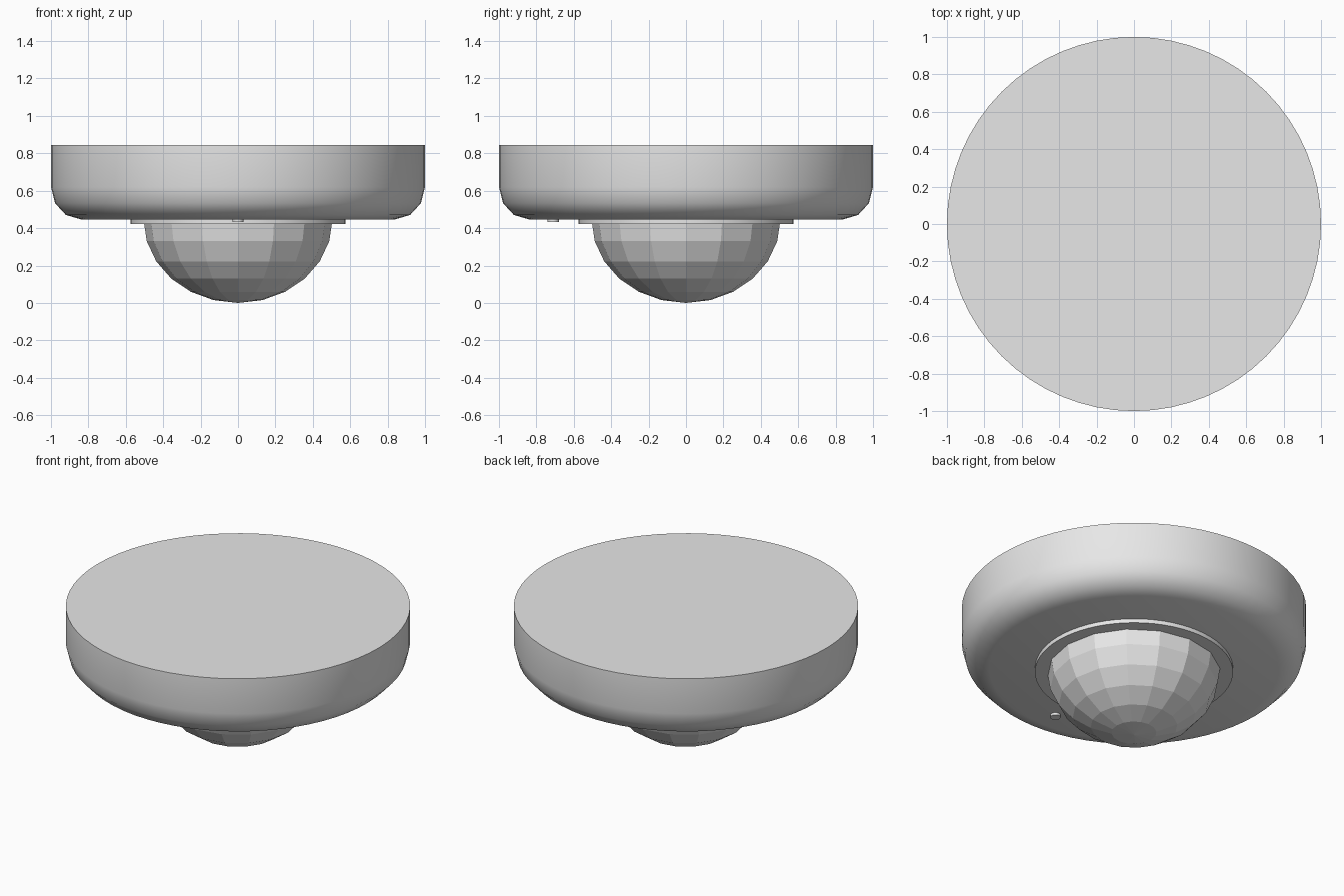
import bpy
import math

if "Cube" in bpy.data.objects:
    bpy.data.objects.remove(bpy.data.objects["Cube"])

casing_grey = bpy.data.materials.new("casing_grey")
casing_grey.diffuse_color = (0.8, 0.8, 0.8, 1.0)
casing_grey.use_nodes = True
casing_grey.node_tree.nodes["Principled BSDF"].inputs["Base Color"].default_value = casing_grey.diffuse_color


def lathe(name, profile, segments, smooth=True, location=(0, 0, 0)):
    """Revolve an (radius, z) profile, listed bottom to top, about z."""
    verts, rings, faces = [], [], []
    for r, z in profile:
        count = 1 if r < 1e-6 else segments
        rings.append(list(range(len(verts), len(verts) + count)))
        for i in range(count):
            a = 2 * math.pi * i / segments
            verts.append((r * math.cos(a), r * math.sin(a), z))
    for low, high in zip(rings, rings[1:]):
        for i in range(segments):
            j = (i + 1) % segments
            if len(low) == 1:
                faces.append((low[0], high[j], high[i]))
            else:
                faces.append((low[i], low[j], high[j], high[i]))
    # Flat caps at the open ends
    if len(rings[0]) > 1:
        faces.append(tuple(reversed(rings[0])))
    faces.append(tuple(rings[-1]))
    mesh = bpy.data.meshes.new(name)
    mesh.from_pydata(verts, [], faces)
    mesh.materials.append(casing_grey)
    obj = bpy.data.objects.new(name, mesh)
    obj.location = location
    bpy.context.collection.objects.link(obj)
    if smooth:
        bpy.ops.object.select_all(action='DESELECT')
        obj.select_set(True)
        bpy.context.view_layer.objects.active = obj
        bpy.ops.object.shade_smooth_by_angle(angle=math.radians(40))
    return obj


# Ceiling housing: drum with a rounded lower rim
BASE = 0.447
rim = [(0.84 + 0.16 * math.sin(math.radians(a)),
        BASE + 0.173 * (1 - math.cos(math.radians(a)))) for a in (0, 30, 60, 90)]
lathe("housing", rim + [(1.0, 0.845)], 64)

# Thin collar around the lens
lathe("lens_collar", [(0.575, 0.421), (0.575, BASE)], 64)

# Faceted lens dome hanging below the collar
dome = [(0.505 * math.sin(math.radians(a)),
         0.445 * (1 - math.cos(math.radians(a)))) for a in range(0, 91, 15)]
lathe("lens_dome", dome, 16, smooth=False)

# Small indicator light on the underside, near the front
lathe("indicator_light", [(0.03, 0.432), (0.03, BASE)], 24, location=(0, -0.71, 0))
